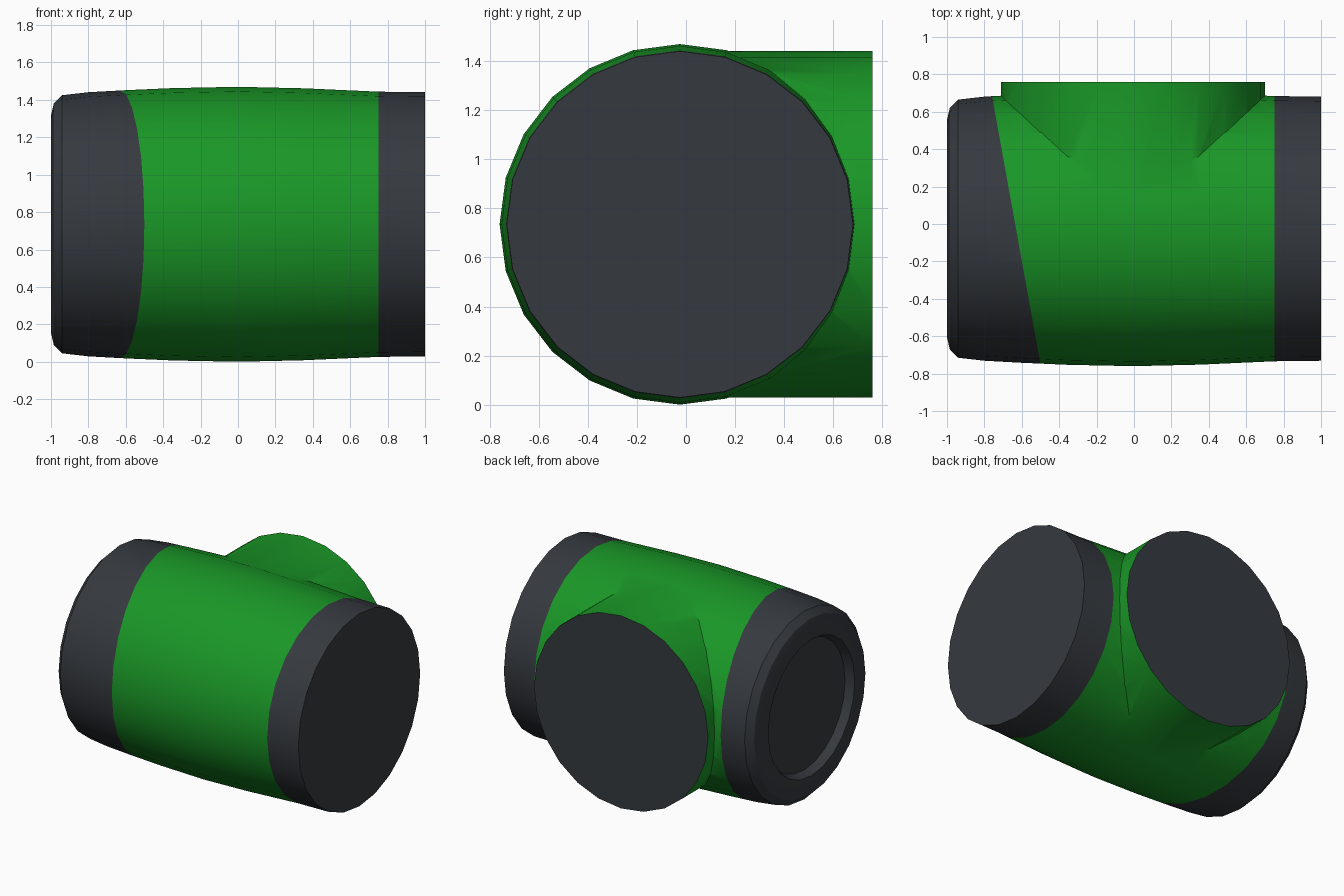
import bpy, bmesh, math
from mathutils import Vector

if "Cube" in bpy.data.objects:
    bpy.data.objects.remove(bpy.data.objects["Cube"])

SEG = 24
CENTRE = Vector((0, -0.025, 0.735))


def material(name, colour):
    m = bpy.data.materials.new(name)
    m.diffuse_color = colour
    m.use_nodes = True
    m.node_tree.nodes["Principled BSDF"].inputs["Base Color"].default_value = m.diffuse_color
    return m


MATS = [material("green_paint", (0.01, 0.31, 0.02, 1)),
        material("dark_grey", (0.036, 0.042, 0.05, 1))]


def lathe(bm, profile, place):
    """Revolve (axial, radius) points; place maps axial, a, b to a position."""
    rings = []
    for t, r in profile:
        rings.append([bm.verts.new(place(t, r * math.sin(2 * math.pi * i / SEG),
                                         r * math.cos(2 * math.pi * i / SEG)))
                      for i in range(SEG)])
    for p, q in zip(rings, rings[1:]):
        for i in range(SEG):
            j = (i + 1) % SEG
            bm.faces.new((p[i], p[j], q[j], q[i]))
    bm.faces.new(rings[0])
    bm.faces.new(rings[-1])
    bmesh.ops.recalc_face_normals(bm, faces=bm.faces[:])


def finish(bm, name):
    me = bpy.data.meshes.new(name)
    bm.to_mesh(me)
    bm.free()
    for m in MATS:
        me.materials.append(m)
    ob = bpy.data.objects.new(name, me)
    bpy.context.collection.objects.link(ob)
    return ob


# Main barrel: bulged pipe, rounded and recessed at the left end
bm = bmesh.new()
lathe(bm, [(-0.94, 0.475), (-1.0, 0.50), (-1.0, 0.58), (-0.985, 0.645), (-0.94, 0.69),
           (-0.8, 0.706), (-0.6, 0.717), (-0.35, 0.728), (0, 0.735), (0.35, 0.727),
           (0.75, 0.709), (1.0, 0.706)],
      lambda t, a, b: CENTRE + Vector((t, a, b)))

# Slanted colour boundary on the left
p0 = Vector((-0.76, 0.69, 0))
normal = Vector((1.44, 0.26, 0)).normalized()
bmesh.ops.bisect_plane(bm, geom=bm.verts[:] + bm.edges[:] + bm.faces[:],
                       plane_co=p0, plane_no=normal)
for f in bm.faces:
    c = f.calc_center_median()
    f.material_index = 1 if c.x > 0.75 or (c - p0).dot(normal) < 0 else 0
barrel = finish(bm, "pipe_barrel")

# Side branch towards the back, with a dark end face
bm = bmesh.new()
lathe(bm, [(0.0, 0.706), (0.76, 0.706)],
      lambda t, a, b: Vector((-0.006 + a, t, CENTRE.z + b)))
for f in bm.faces:
    f.material_index = 1 if f.calc_center_median().y > 0.75 else 0
branch = finish(bm, "side_branch")

# Join the branch to the barrel
mod = barrel.modifiers.new("join", 'BOOLEAN')
mod.operation = 'UNION'
mod.solver = 'EXACT'
mod.object = branch
bpy.context.view_layer.objects.active = barrel
barrel.select_set(True)
bpy.ops.object.modifier_apply(modifier=mod.name)
bpy.data.objects.remove(branch)
bpy.ops.object.shade_smooth_by_angle(angle=math.radians(32))
